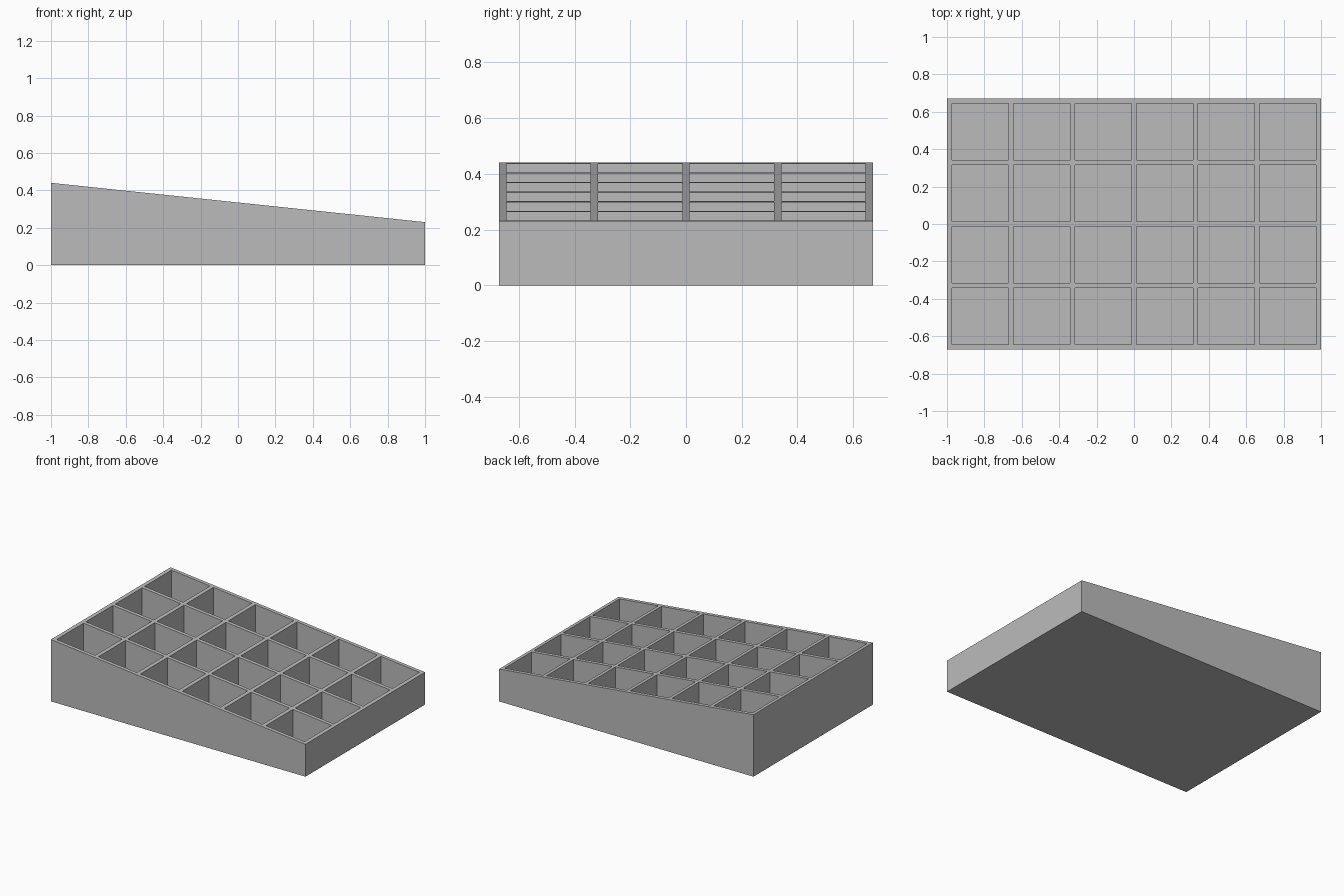
import bpy
import bmesh

if "Cube" in bpy.data.objects:
    bpy.data.objects.remove(bpy.data.objects["Cube"], do_unlink=True)

WALL, POCKET, FLOOR = 0.026, 0.303, 0.026
COLUMNS, ROWS = 6, 4
HIGH, LOW = 0.44, 0.23


def lines(count):
    """Wall and pocket boundaries along one axis, centred on zero."""
    half = (count * POCKET + (count + 1) * WALL) / 2
    result = []
    for i in range(count + 1):
        start = -half + i * (POCKET + WALL)
        result += [start, start + WALL]
    return result


def rim_height(x):
    return HIGH + (LOW - HIGH) * (x + 1) / 2


grey = bpy.data.materials.new("plain grey")
grey.use_nodes = True
grey.diffuse_color = (0.5, 0.5, 0.5, 1)
grey.node_tree.nodes["Principled BSDF"].inputs["Base Color"].default_value = (0.5, 0.5, 0.5, 1)

bm = bmesh.new()
xs, ys = lines(COLUMNS), lines(ROWS)

# sloping top surface, split along the dividers
grid = [[bm.verts.new((x, y, rim_height(x))) for y in ys] for x in xs]
pockets = []
for i in range(len(xs) - 1):
    for j in range(len(ys) - 1):
        face = bm.faces.new((grid[i][j], grid[i + 1][j], grid[i + 1][j + 1], grid[i][j + 1]))
        if i % 2 and j % 2:
            pockets.append(face)

# outer walls and underside
border = [e for e in bm.edges if e.is_boundary]
skirt = bmesh.ops.extrude_edge_only(bm, edges=border)["geom"]
for v in skirt:
    if isinstance(v, bmesh.types.BMVert):
        v.co.z = 0
base_edges = [e for e in skirt if isinstance(e, bmesh.types.BMEdge)
              and all(v.co.z == 0 for v in e.verts)]
bmesh.ops.contextual_create(bm, geom=base_edges)

# compartments sunk to a level floor
sunk = bmesh.ops.extrude_face_region(bm, geom=pockets)["geom"]
for v in sunk:
    if isinstance(v, bmesh.types.BMVert):
        v.co.z = FLOOR
bmesh.ops.delete(bm, geom=[f for f in pockets if f.is_valid], context='FACES_ONLY')
bmesh.ops.recalc_face_normals(bm, faces=bm.faces)

mesh = bpy.data.meshes.new("compartment_tray")
bm.to_mesh(mesh)
bm.free()
mesh.materials.append(grey)
tray = bpy.data.objects.new("compartment_tray", mesh)
bpy.context.collection.objects.link(tray)
